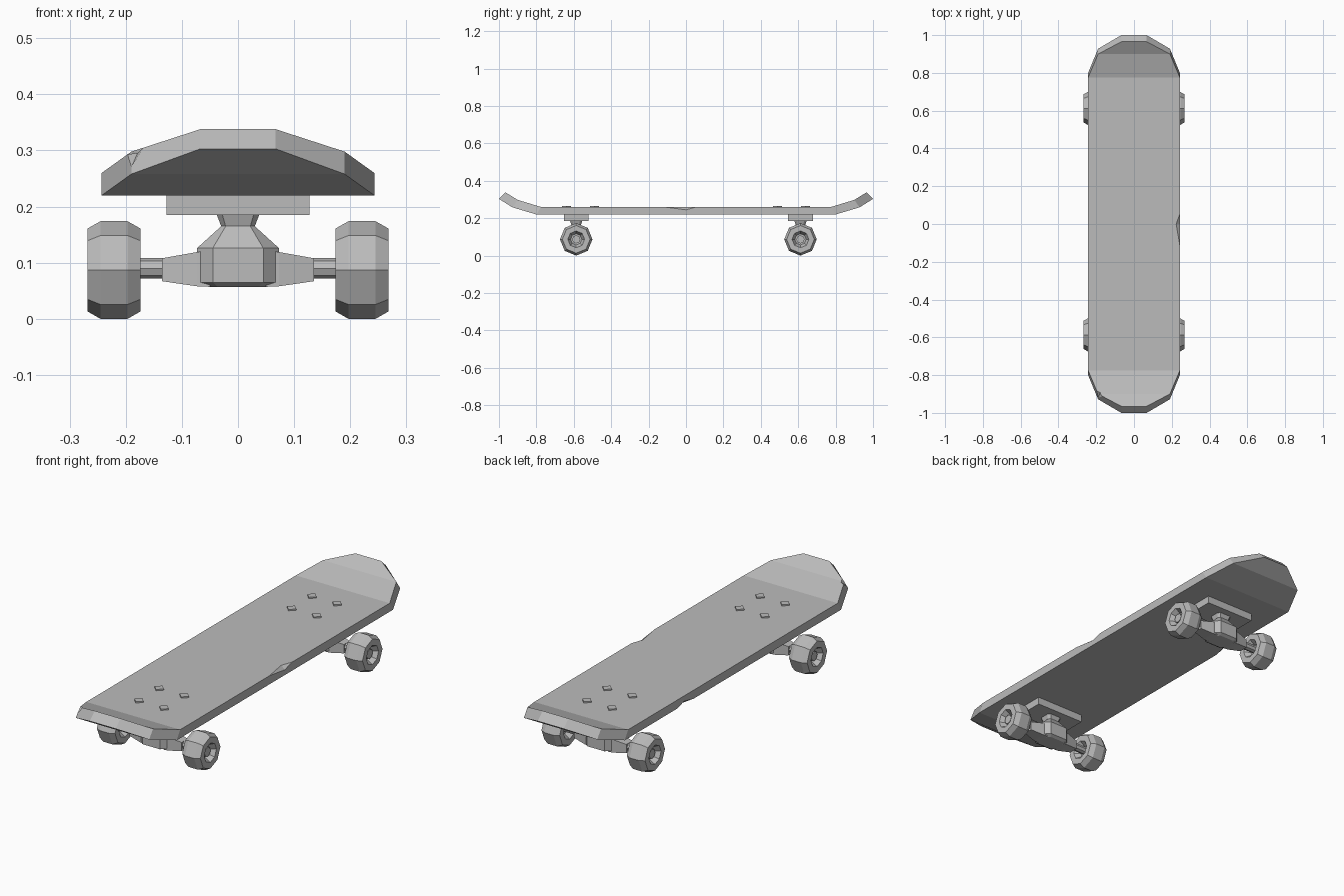
import bpy, bmesh, math
from mathutils import Vector

cube = bpy.data.objects.get("Cube")
if cube:
    bpy.data.objects.remove(cube, do_unlink=True)

grey = bpy.data.materials.new("plain grey")
grey.use_nodes = True
tone = (0.5, 0.5, 0.5, 1)
grey.diffuse_color = tone
grey.node_tree.nodes["Principled BSDF"].inputs["Base Color"].default_value = tone


def finish(bm, name):
    bmesh.ops.recalc_face_normals(bm, faces=bm.faces)
    mesh = bpy.data.meshes.new(name)
    bm.to_mesh(mesh)
    bm.free()
    mesh.materials.append(grey)
    obj = bpy.data.objects.new(name, mesh)
    bpy.context.collection.objects.link(obj)
    return obj


def loft(name, rings):
    """Skin a list of equal-length point rings and cap both ends."""
    bm = bmesh.new()
    rows = [[bm.verts.new(p) for p in ring] for ring in rings]
    n = len(rows[0])
    for a, b in zip(rows, rows[1:]):
        for i in range(n):
            j = (i + 1) % n
            bm.faces.new((a[i], a[j], b[j], b[i]))
    bm.faces.new(rows[0])
    bm.faces.new(rows[-1])
    return finish(bm, name)


def box_ring_x(x, y, hy, low, high):
    return [(x, y - hy, low), (x, y + hy, low), (x, y + hy, high), (x, y - hy, high)]


def wheel_ring(x, y, z, r):
    return [(x, y + r * math.sin(k * math.tau / 8), z + r * math.cos(k * math.tau / 8))
            for k in range(8)]


def oct_ring(y, z, wide, narrow, deep, thin):
    quad = [(wide, thin), (narrow, deep), (-narrow, deep), (-wide, thin)]
    return [(a, y + b, z) for a, b in quad] + [(-a, y - b, z) for a, b in quad]


def chip(target, points):
    """Knock a small convex wedge out of an edge."""
    bm = bmesh.new()
    for p in points:
        bm.verts.new(p)
    bmesh.ops.convex_hull(bm, input=bm.verts)
    cutter = finish(bm, "chip_cutter")
    cutter.hide_render = True
    mod = target.modifiers.new("chip", "BOOLEAN")
    mod.operation, mod.solver, mod.object = "DIFFERENCE", "EXACT", cutter
    bpy.context.view_layer.objects.active = target
    bpy.ops.object.modifier_apply(modifier=mod.name)
    bpy.data.objects.remove(cutter, do_unlink=True)


# Deck: flat middle, kicked nose and tail
# half width, top y, top z, bottom y, bottom z
kick = [(0.067, 0.965, 0.338, 1.0, 0.303),
        (0.19, 0.9, 0.298, 0.928, 0.258),
        (0.243, 0.775, 0.26, 0.8, 0.22)]


def deck_ring(s, w, yt, zt, yb, zb):
    return [(-w, s * yt, zt), (w, s * yt, zt), (w, s * yb, zb), (-w, s * yb, zb)]


deck = loft("deck", [deck_ring(-1, *k) for k in kick]
            + [deck_ring(1, *k) for k in reversed(kick)])

# Worn chips in the deck edges
chip(deck, [(0.244, -0.13, 0.261), (0.244, 0.06, 0.261), (0.222, 0, 0.261),
            (0.244, 0, 0.244), (0.26, 0, 0.275)])
chip(deck, [(-0.244, 0.28, 0.219), (-0.244, 0.42, 0.219), (-0.225, 0.36, 0.219),
            (-0.244, 0.36, 0.236), (-0.26, 0.36, 0.205)])
chip(deck, [(-0.168, -0.914, 0.306), (-0.2, -0.88, 0.294), (-0.178, -0.89, 0.298),
            (-0.19, -0.921, 0.27), (-0.21, -0.93, 0.32)])

# Deck bolts
for end in (-1, 1):
    for row in (0.49, 0.64):
        for x in (-0.065, 0.065):
            y, r = end * row, 0.024
            loft("deck_bolt", [[(x - r, y, z), (x, y - r, z), (x + r, y, z), (x, y + r, z)]
                               for z in (0.255, 0.266)])

# Trucks and wheels, same way round at both ends
AXLE_Z = 0.087
for label, y in (("front", -0.587), ("rear", 0.612)):
    loft(label + "_baseplate", [box_ring_x(x, y, 0.066, 0.185, 0.221) for x in (-0.127, 0.127)])
    loft(label + "_hanger", [
        oct_ring(y, 0.057, 0.052, 0.036, 0.042, 0.022),
        oct_ring(y, 0.065, 0.073, 0.045, 0.056, 0.028),
        oct_ring(y, 0.126, 0.073, 0.045, 0.056, 0.028),
        oct_ring(y, 0.165, 0.03, 0.022, 0.026, 0.015),
        oct_ring(y, 0.186, 0.038, 0.028, 0.033, 0.02)])
    loft(label + "_axle", [wheel_ring(x, y, 0.09, 0.018) for x in (-0.25, 0.25)])
    for side, s in (("right", -1), ("left", 1)):
        loft(f"{label}_{side}_arm", [box_ring_x(s * 0.05, y, 0.036, 0.057, 0.122),
                                     box_ring_x(s * 0.073, y, 0.034, 0.058, 0.119),
                                     box_ring_x(s * 0.135, y, 0.022, 0.067, 0.108)])
        # Octagonal tyre with a chamfered tread and dished hubs
        profile = [(0.2, 0.026), (0.174, 0.045), (0.174, 0.074), (0.197, 0.087),
                   (0.245, 0.087), (0.268, 0.074), (0.268, 0.045), (0.24, 0.03)]
        loft(f"{label}_{side}_wheel",
             [wheel_ring(s * x, y, AXLE_Z, r) for x, r in profile])
        loft(f"{label}_{side}_axle_nut",
             [wheel_ring(s * x, y, AXLE_Z, 0.022) for x in (0.235, 0.254)])
